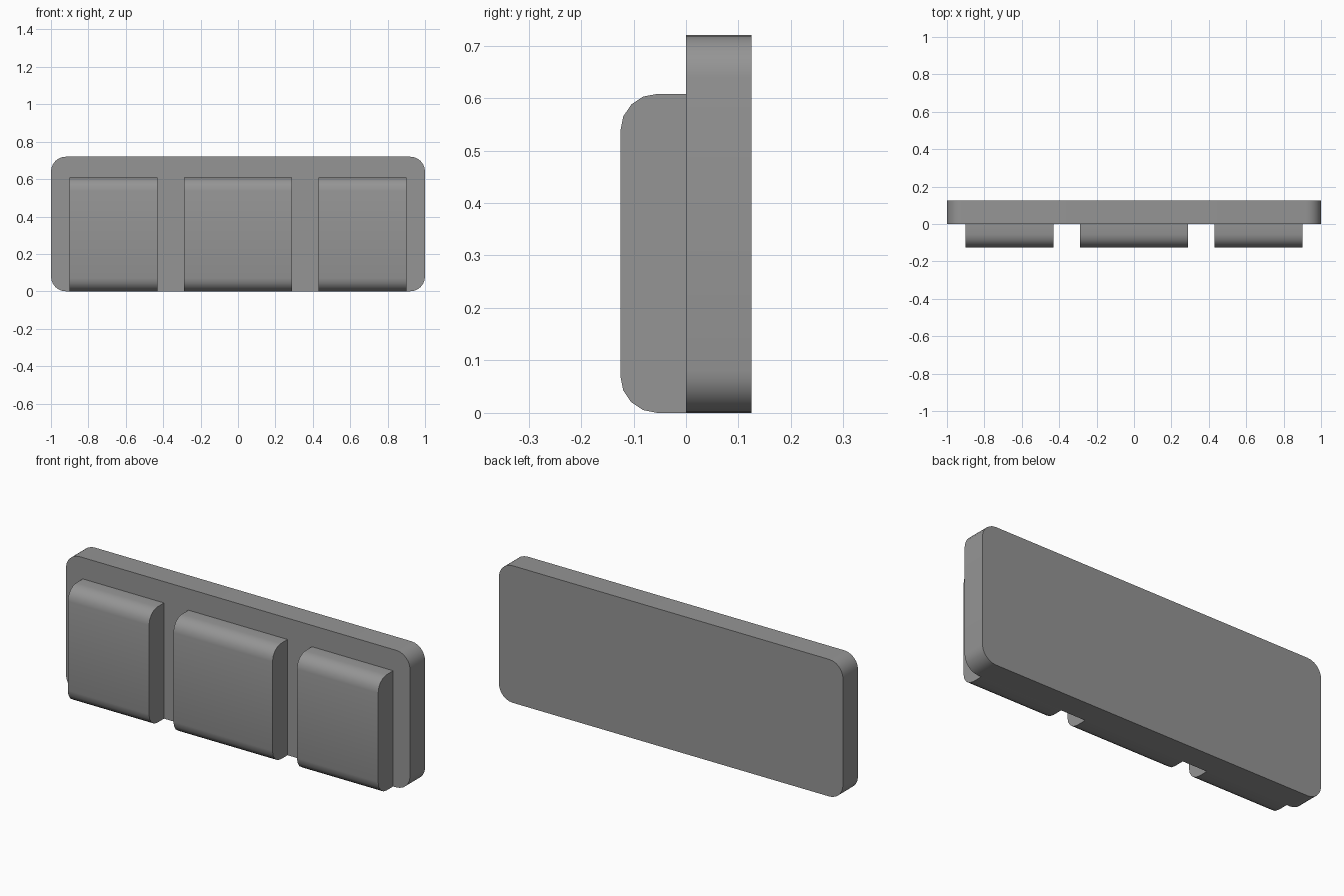
import bpy, bmesh
from math import sin, cos, pi
from mathutils import Vector

if "Cube" in bpy.data.objects:
    bpy.data.objects.remove(bpy.data.objects["Cube"])

# Dark grey finish shared by all parts
grey = bpy.data.materials.new("dark_grey")
grey.diffuse_color = (0.3, 0.3, 0.3, 1)
grey.use_nodes = True
grey.node_tree.nodes["Principled BSDF"].inputs["Base Color"].default_value = grey.diffuse_color


def arc(cx, cy, r, start, n):
    """Quarter-circle points, counter-clockwise from the start angle."""
    return [(cx + r * cos(start + i * pi / 2 / n), cy + r * sin(start + i * pi / 2 / n))
            for i in range(n + 1)]


def extrude(name, points, offset):
    """Closed prism from a planar outline, smooth on the rounded edges."""
    bm = bmesh.new()
    face = bm.faces.new([bm.verts.new(p) for p in points])
    ext = bmesh.ops.extrude_face_region(bm, geom=[face])
    verts = [g for g in ext["geom"] if isinstance(g, bmesh.types.BMVert)]
    bmesh.ops.translate(bm, verts=verts, vec=Vector(offset))
    bmesh.ops.recalc_face_normals(bm, faces=bm.faces)
    mesh = bpy.data.meshes.new(name)
    bm.to_mesh(mesh)
    bm.free()
    mesh.materials.append(grey)
    obj = bpy.data.objects.new(name, mesh)
    bpy.context.collection.objects.link(obj)
    bpy.ops.object.select_all(action='DESELECT')
    obj.select_set(True)
    bpy.context.view_layer.objects.active = obj
    bpy.ops.object.shade_smooth_by_angle(angle=pi / 6)
    return obj


DEPTH = 0.125
PLATE_H, PLATE_R = 0.72, 0.08
PAD_H, PAD_R = 0.608, 0.07

# Back plate with four rounded corners
r = PLATE_R
outline = (arc(1 - r, PLATE_H - r, r, 0, 6) + arc(-1 + r, PLATE_H - r, r, pi / 2, 6)
           + arc(-1 + r, r, r, pi, 6) + arc(1 - r, r, r, 3 * pi / 2, 6))
extrude("back_plate", [(x, 0, z) for x, z in outline], (0, DEPTH, 0))

# Three front pads, rounded along the top and bottom front edges
r = PAD_R
side = ([(0, PAD_H)] + arc(-DEPTH + r, PAD_H - r, r, pi / 2, 4)
        + arc(-DEPTH + r, r, r, pi, 4) + [(0, 0)])
for name, x0, x1 in (("left_pad", -0.902, -0.43),
                     ("middle_pad", -0.288, 0.288),
                     ("right_pad", 0.43, 0.902)):
    extrude(name, [(x0, y, z) for y, z in side], (x1 - x0, 0, 0))
